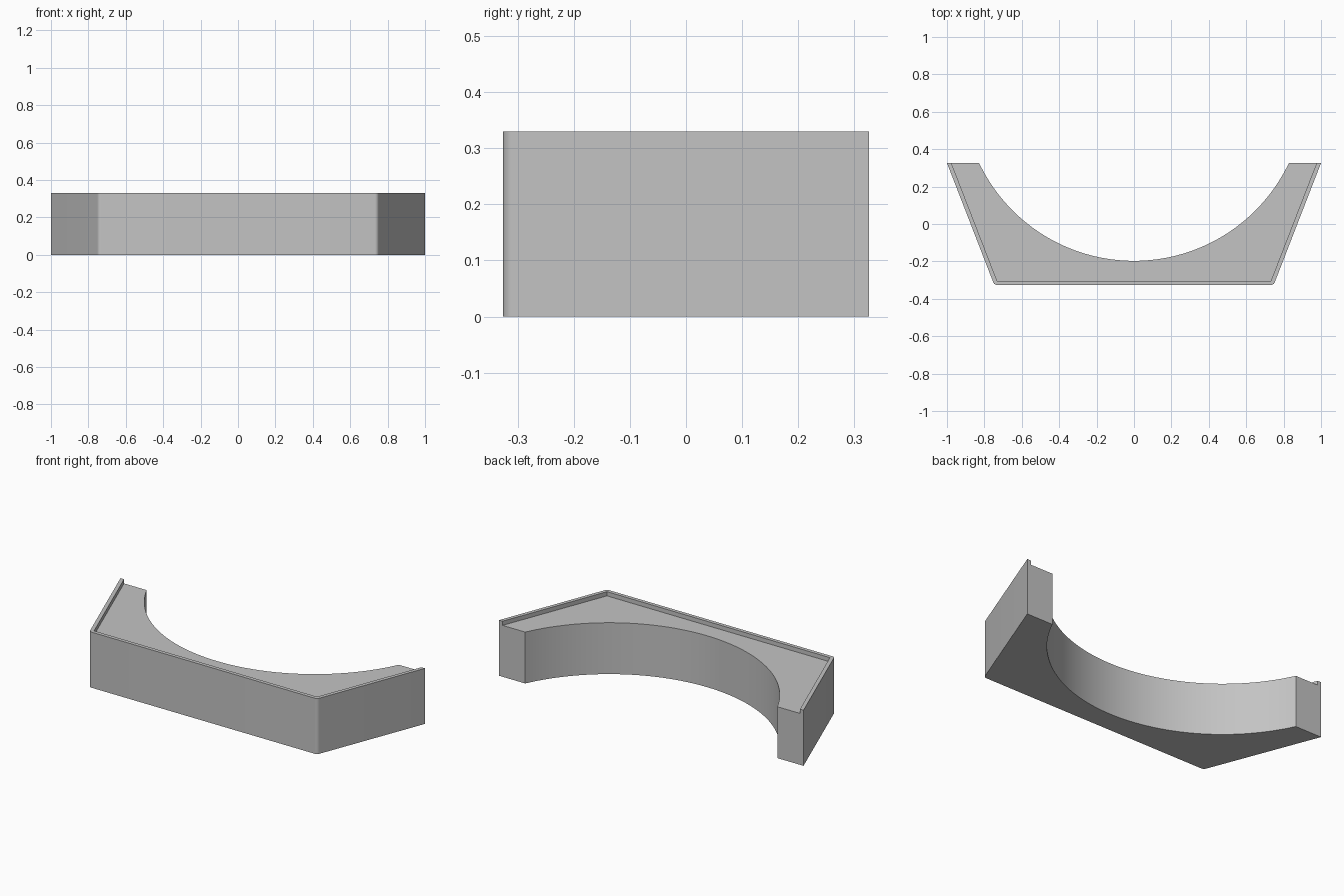
import bpy, bmesh, math
from mathutils import Vector

cube = bpy.data.objects.get("Cube")
if cube:
    bpy.data.objects.remove(cube, do_unlink=True)

HEIGHT, LEDGE = 0.33, 0.305      # rim top and recessed top
BACK, FRONT = 0.326, -0.326
RIM = 0.022                      # rim thickness and corner radius
CORNER_X = 0.747                 # sharp front corner before rounding
ARC_X, ARC_Y = 0.828, -0.197     # arc end and arc lowest point

# Right-hand outline: slanted side with a rounded front corner
side = Vector((1 - CORNER_X, BACK - FRONT)).normalized()
turn = math.atan2(side.y, side.x)
inner_x = CORNER_X - RIM * math.tan(turn / 2)
inner_end = 1 - RIM / side.y
STEPS = 8
corner = [(inner_x + RIM * math.sin(turn * i / STEPS),
           FRONT + RIM - RIM * math.cos(turn * i / STEPS)) for i in range(STEPS + 1)]


def mirrored(half):
    """Complete a right-hand path with its mirror image, left to right."""
    return [(-x, y) for x, y in reversed(half)] + half


outer = mirrored(corner + [(1, BACK)])
inner = mirrored([(inner_x, FRONT + RIM), (inner_end, BACK)])

# Circular cut-out at the back
rise = BACK - ARC_Y
radius = (ARC_X ** 2 + rise ** 2) / (2 * rise)
sweep = math.asin(ARC_X / radius)
SEGMENTS = 64
arc = []
for i in range(SEGMENTS + 1):
    a = sweep * (2 * i / SEGMENTS - 1)
    arc.append((radius * math.sin(a), ARC_Y + radius * (1 - math.cos(a))))

bm = bmesh.new()


def ring(path, z):
    return [bm.verts.new((x, y, z)) for x, y in path]


def wall(a, b):
    for i in range(len(a) - 1):
        bm.faces.new((a[i], a[i + 1], b[i + 1], b[i]))


def cap(a, b):
    bm.faces.new(a + b[::-1])


outer_low, outer_top = ring(outer, 0), ring(outer, HEIGHT)
inner_low, inner_top = ring(inner, LEDGE), ring(inner, HEIGHT)
arc_low, arc_top = ring(arc, 0), ring(arc, LEDGE)

wall(outer_low, outer_top)       # outside walls
wall(inner_low, inner_top)       # inside of the rim
wall(arc_low, arc_top)           # curved cut-out
cap(outer_low, arc_low)          # underside
cap(outer_top, inner_top)        # rim top
cap(inner_low, arc_top)          # recessed top
for e in (0, -1):                # stepped end faces
    bm.faces.new((outer_low[e], outer_top[e], inner_top[e],
                  inner_low[e], arc_top[e], arc_low[e]))
bmesh.ops.recalc_face_normals(bm, faces=bm.faces)

mesh = bpy.data.meshes.new("rimmed_arch_block")
bm.to_mesh(mesh)
bm.free()
block = bpy.data.objects.new("rimmed_arch_block", mesh)
bpy.context.collection.objects.link(block)

# Plain grey finish
grey = bpy.data.materials.new("plain_grey")
grey.use_nodes = True
colour = (0.55, 0.55, 0.55, 1)
grey.diffuse_color = colour
grey.node_tree.nodes["Principled BSDF"].inputs["Base Color"].default_value = colour
mesh.materials.append(grey)

bpy.ops.object.select_all(action="DESELECT")
block.select_set(True)
bpy.context.view_layer.objects.active = block
bpy.ops.object.shade_smooth_by_angle(angle=math.radians(30))
